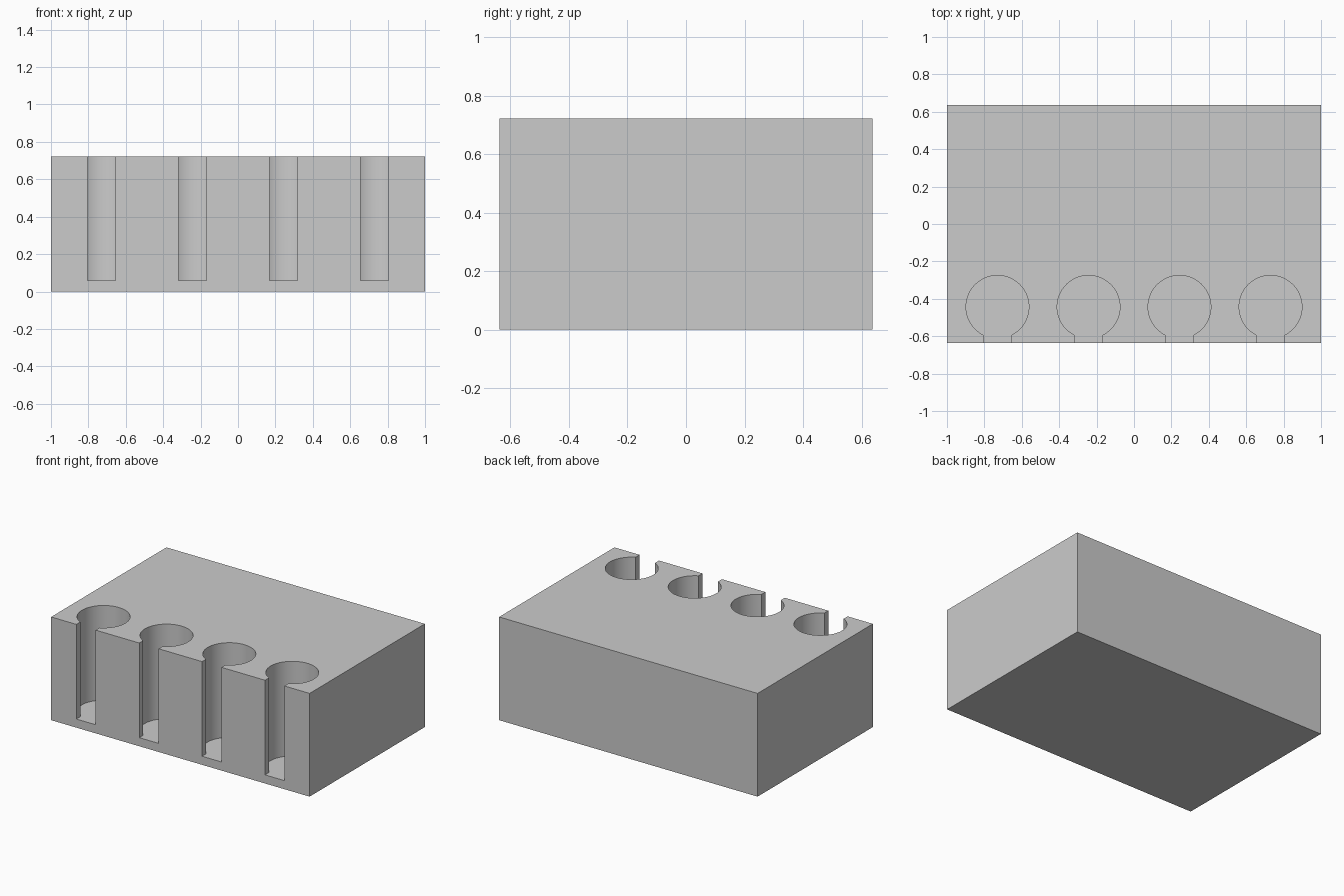
import bpy
import bmesh
from math import asin, cos, sin, pi, radians

WIDTH, DEPTH, HEIGHT = 2.0, 1.274, 0.722
FLOOR = 0.06                      # height of the pocket floors
RADIUS, SLOT_HALF = 0.168, 0.075
POCKET_Y = -0.443
POCKET_X = (-0.73, -0.243, 0.243, 0.73)
SEGMENTS = 64

cube = bpy.data.objects.get("Cube")
if cube:
    bpy.data.objects.remove(cube, do_unlink=True)

grey = bpy.data.materials.new("plain grey")
grey.use_nodes = True
colour = (0.6, 0.6, 0.6, 1.0)
grey.diffuse_color = colour
grey.node_tree.nodes["Principled BSDF"].inputs["Base Color"].default_value = colour


def prism(name, outlines, bottom, top):
    """Extrude closed xy outlines into one object."""
    bm = bmesh.new()
    for outline in outlines:
        face = bm.faces.new([bm.verts.new((x, y, bottom)) for x, y in outline])
        moved = bmesh.ops.extrude_face_region(bm, geom=[face])["geom"]
        verts = [v for v in moved if isinstance(v, bmesh.types.BMVert)]
        bmesh.ops.translate(bm, verts=verts, vec=(0, 0, top - bottom))
    bmesh.ops.recalc_face_normals(bm, faces=bm.faces)
    mesh = bpy.data.meshes.new(name)
    bm.to_mesh(mesh)
    bm.free()
    mesh.materials.append(grey)
    obj = bpy.data.objects.new(name, mesh)
    bpy.context.collection.objects.link(obj)
    return obj


def keyhole(cx):
    """Round pocket with a narrow slot running out through the front."""
    gap = asin(SLOT_HALF / RADIUS)
    start, sweep = -pi / 2 + gap, 2 * (pi - gap)
    arc = [start + sweep * i / SEGMENTS for i in range(SEGMENTS + 1)]
    points = [(cx + RADIUS * cos(a), POCKET_Y + RADIUS * sin(a)) for a in arc]
    front = -DEPTH / 2 - 0.1
    return points + [(cx - SLOT_HALF, front), (cx + SLOT_HALF, front)]


# Solid block
w, d = WIDTH / 2, DEPTH / 2
block = prism("holder_block", [[(-w, -d), (w, -d), (w, d), (-w, d)]], 0, HEIGHT)

# Four slotted pockets cut from above
cutter = prism("pocket_cutter", [keyhole(x) for x in POCKET_X], FLOOR, HEIGHT + 0.1)
cutter.hide_render = True
cut = block.modifiers.new("pockets", "BOOLEAN")
cut.operation = "DIFFERENCE"
cut.solver = "EXACT"
cut.object = cutter

bpy.ops.object.select_all(action="DESELECT")
block.select_set(True)
bpy.context.view_layer.objects.active = block
bpy.ops.object.modifier_apply(modifier=cut.name)
bpy.data.objects.remove(cutter, do_unlink=True)

# Smooth pocket walls, crisp edges
bpy.ops.object.shade_smooth_by_angle(angle=radians(30))
